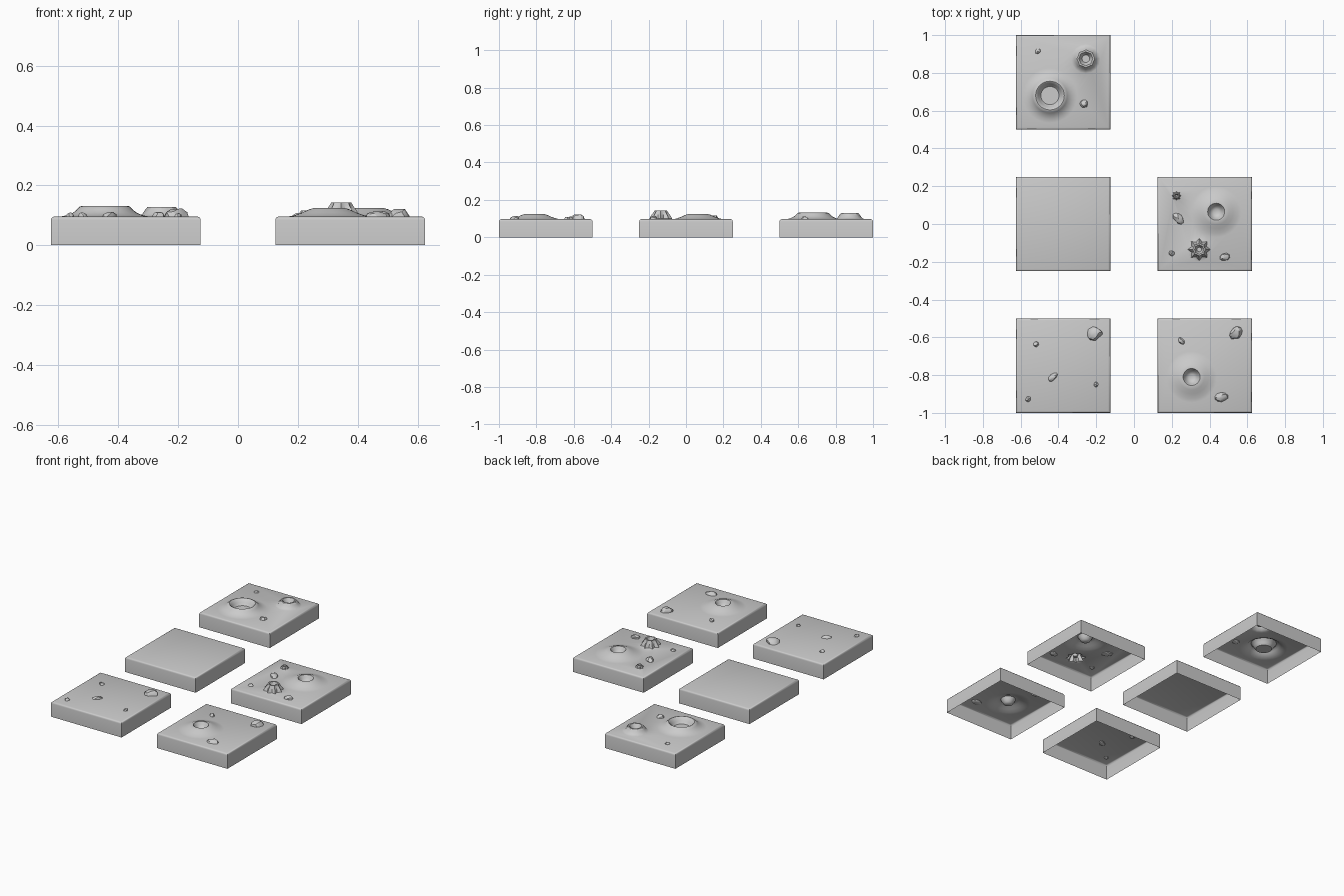
import bpy, bmesh, math, random
from mathutils import Vector

if "Cube" in bpy.data.objects:
    bpy.data.objects.remove(bpy.data.objects["Cube"])

TOP = 0.0965  # height of the flat tile surface


def finish(bm, name, loc, angle=35):
    bmesh.ops.recalc_face_normals(bm, faces=bm.faces)
    me = bpy.data.meshes.new(name)
    bm.to_mesh(me)
    bm.free()
    ob = bpy.data.objects.new(name, me)
    ob.location = loc
    bpy.context.collection.objects.link(ob)
    bpy.ops.object.select_all(action='DESELECT')
    ob.select_set(True)
    bpy.context.view_layer.objects.active = ob
    bpy.ops.object.shade_smooth_by_angle(angle=math.radians(angle))
    return ob


def bridge(bm, a, b):
    n = len(a)
    for i in range(n):
        j = (i + 1) % n
        bm.faces.new((a[i], a[j], b[j], b[i]))


def loop_edges(bm, ring):
    out = []
    for i, v in enumerate(ring):
        w = ring[(i + 1) % len(ring)]
        out.append(bm.edges.get((v, w)) or bm.edges.new((v, w)))
    return out


# Crater profiles, outside to centre: radius, height over surface, ridge amount
BIG = [(.145, 0, 0), (.125, .004, 0), (.105, .013, 0), (.092, .024, 0), (.083, .033, 0),
       (.076, .035, 0), (.069, .031, 0), (.06, .012, 0), (.048, -.002, 0)]
WIDE = [(.135, 0, 0), (.115, .004, 0), (.09, .013, 0), (.068, .023, 0), (.052, .028, 0),
        (.045, .028, 0), (.036, .012, 0), (.027, -.002, 0), (.014, -.009, 0)]
SMALL = [(.078, 0, 0), (.064, .007, .02), (.054, .02, .05), (.045, .032, .05),
         (.036, .032, .05), (.028, .018, 0), (.02, .004, 0)]
VENT = [(.062, 0, 0), (.051, .005, .17), (.044, .02, .17), (.035, .036, .12),
        (.032, .046, .06), (.024, .046, .06), (.018, .03, 0), (.012, .01, 0)]


def scaled(profile, s):
    return [(r * s, h * s, a) for r, h, a in profile]


def tile(name, cx, cy, craters):
    bm = bmesh.new()
    # open-bottomed walls with a rounded top edge
    prev = None
    for h, z in [(.25, 0), (.25, .084), (.2488, .0897), (.2452, .094), (.239, TOP)]:
        ring = [bm.verts.new((x * h, y * h, z)) for x, y in ((-1, -1), (1, -1), (1, 1), (-1, 1))]
        if prev:
            bridge(bm, prev, ring)
        prev = ring
    edges = loop_edges(bm, prev)
    # craters grow out of holes in the top sheet
    for x, y, profile, seg in craters:
        prev = None
        for r, h, amp in profile:
            ring = []
            for i in range(seg):
                a = math.tau * i / seg
                rr = r * (1 + (amp if i % 2 == 0 else -amp))
                ring.append(bm.verts.new((x - cx + rr * math.cos(a), y - cy + rr * math.sin(a), TOP + h)))
            if prev:
                bridge(bm, prev, ring)
            else:
                edges += loop_edges(bm, ring)
            prev = ring
        bm.faces.new(prev)
    bmesh.ops.triangle_fill(bm, edges=edges, use_beauty=True, normal=Vector((0, 0, 1)))
    finish(bm, name, (cx, cy, 0))


def rock(name, x, y, rx, ry, rot, top, seed):
    # chunky faceted stone half sunk into the surface
    rnd = random.Random(seed)
    bm = bmesh.new()
    bmesh.ops.create_icosphere(bm, subdivisions=2, radius=1)
    lobes = [Vector((rnd.uniform(-1, 1), rnd.uniform(-1, 1), rnd.uniform(-.2, 1))).normalized()
             for _ in range(8)]
    for v in bm.verts:
        p = v.co.copy()
        for d in lobes:  # shave flat facets
            over = p.dot(d) - .78
            if over > 0:
                p -= d * over
        v.co = p
    c, s = math.cos(rot), math.sin(rot)
    zmax = max(v.co.z for v in bm.verts)
    for v in bm.verts:
        px, py, pz = v.co.x * rx * 1.1, v.co.y * ry * 1.1, v.co.z
        pz = pz / zmax * top if pz > 0 else pz * .01
        v.co = (px * c - py * s, px * s + py * c, pz)
    finish(bm, name, (x, y, TOP), 25)


# Five ground tiles
tile("tile_two_craters", -.375, .75, [(-.445, .68, BIG, 32), (-.255, .875, SMALL, 16)])
tile("tile_plain", -.375, 0, [])
tile("tile_vents", .375, 0, [(.435, .065, WIDE, 32), (.345, -.135, VENT, 16),
                             (.225, .15, scaled(VENT, .42), 16)])
tile("tile_rocks", -.375, -.75, [])
tile("tile_one_crater", .375, -.75, [(.305, -.81, WIDE, 32)])

# Scattered rocks: x, y, radii, rotation, height
rocks = [
    (-.51, .915, .015, .012, .5, .011), (-.265, .635, .022, .02, .8, .015),
    (.235, .03, .033, .024, -.9, .02), (.2, -.155, .015, .014, 0, .012),
    (.478, -.175, .027, .02, .2, .018),
    (.54, -.578, .036, .032, .6, .025), (.25, -.62, .02, .014, -.8, .014),
    (.463, -.917, .033, .023, .1, .018),
    (-.21, -.58, .042, .034, .2, .026), (-.52, -.637, .015, .014, .3, .013),
    (-.43, -.812, .03, .016, .65, .015), (-.2, -.85, .012, .013, 0, .012),
    (-.56, -.927, .014, .014, .5, .014),
]
for i, r in enumerate(rocks):
    rock(f"rock_{i + 1}", *r, seed=i + 3)
